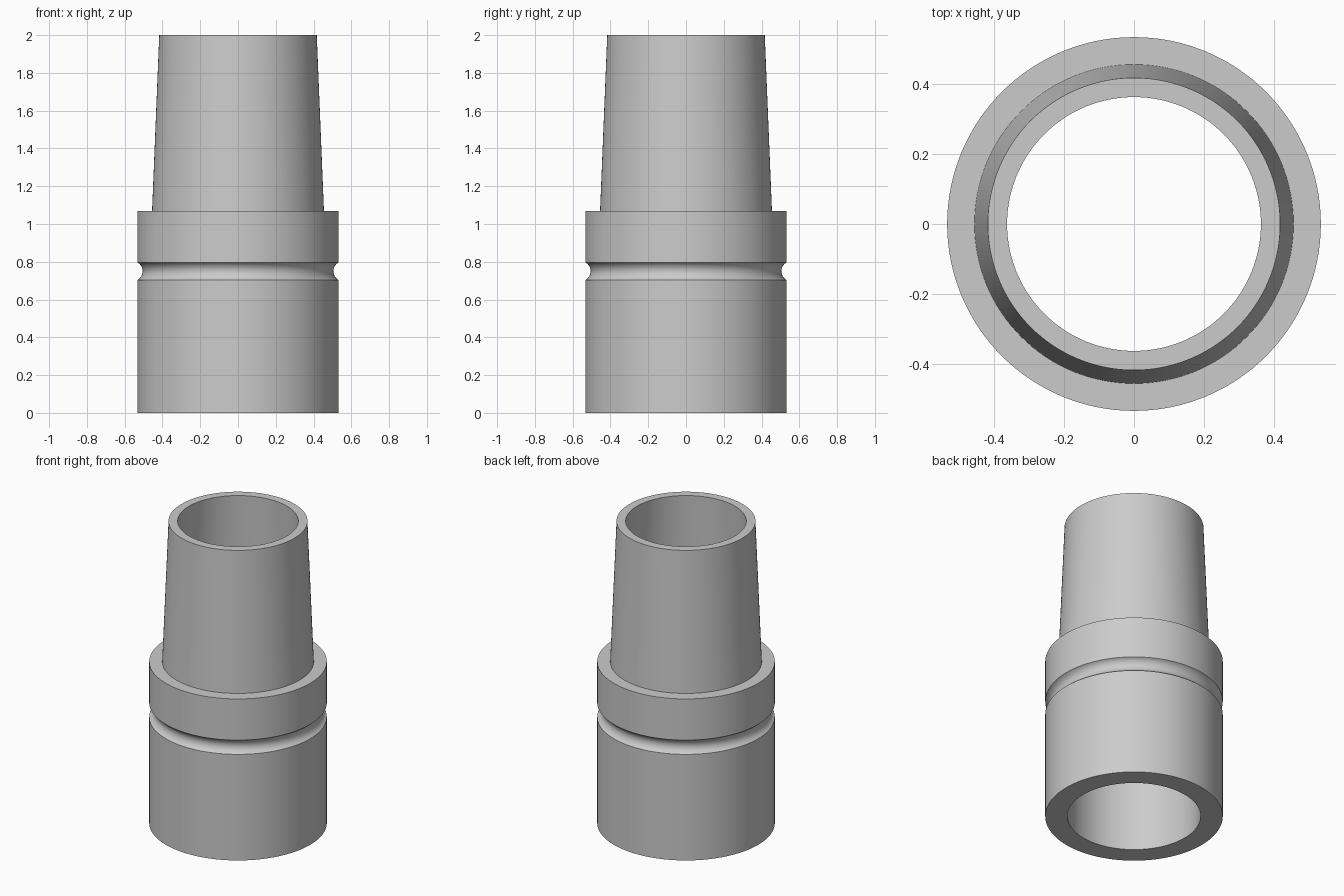
import bpy, bmesh, math

if "Cube" in bpy.data.objects:
    bpy.data.objects.remove(bpy.data.objects["Cube"])

SEGMENTS = 128

grey = bpy.data.materials.new("plain grey")
grey.diffuse_color = (0.6, 0.6, 0.6, 1.0)
grey.use_nodes = True
grey.node_tree.nodes["Principled BSDF"].inputs["Base Color"].default_value = grey.diffuse_color


def lathe(name, profile):
    """Spin a closed (radius, height) profile around the z axis."""
    bm = bmesh.new()
    rings = []
    for i in range(SEGMENTS):
        a = 2 * math.pi * i / SEGMENTS
        rings.append([bm.verts.new((r * math.cos(a), r * math.sin(a), z))
                      for r, z in profile])
    n = len(profile)
    for i in range(SEGMENTS):
        here, there = rings[i], rings[(i + 1) % SEGMENTS]
        for j in range(n):
            k = (j + 1) % n
            bm.faces.new((here[j], there[j], there[k], here[k]))
    bmesh.ops.recalc_face_normals(bm, faces=bm.faces)
    mesh = bpy.data.meshes.new(name)
    bm.to_mesh(mesh)
    bm.free()
    mesh.materials.append(grey)
    obj = bpy.data.objects.new(name, mesh)
    bpy.context.collection.objects.link(obj)
    bpy.context.view_layer.objects.active = obj
    obj.select_set(True)
    bpy.ops.object.shade_smooth_by_angle(angle=math.radians(30))
    obj.select_set(False)
    return obj


# Rounded groove: circular arc cut into the outer wall of the collar
R_OUT, Z_LOW, Z_HIGH, DEPTH = 0.533, 0.703, 0.797, 0.028
half = (Z_HIGH - Z_LOW) / 2
radius = (half ** 2 + DEPTH ** 2) / (2 * DEPTH)
sweep = math.asin(half / radius)
z_mid, r_mid = (Z_LOW + Z_HIGH) / 2, R_OUT - DEPTH + radius
STEPS = 12
groove = []
for s in range(STEPS + 1):
    t = -sweep + 2 * sweep * s / STEPS
    groove.append((r_mid - radius * math.cos(t), z_mid + radius * math.sin(t)))

# Hollow adapter: straight socket, groove, collar, step and tapered spigot
lathe("hose_adapter",
      [(0.40, 0.0), (R_OUT, 0.0)] + groove +
      [(R_OUT, 1.07), (0.455, 1.07), (0.417, 2.0), (0.362, 2.0), (0.40, 1.07)])
